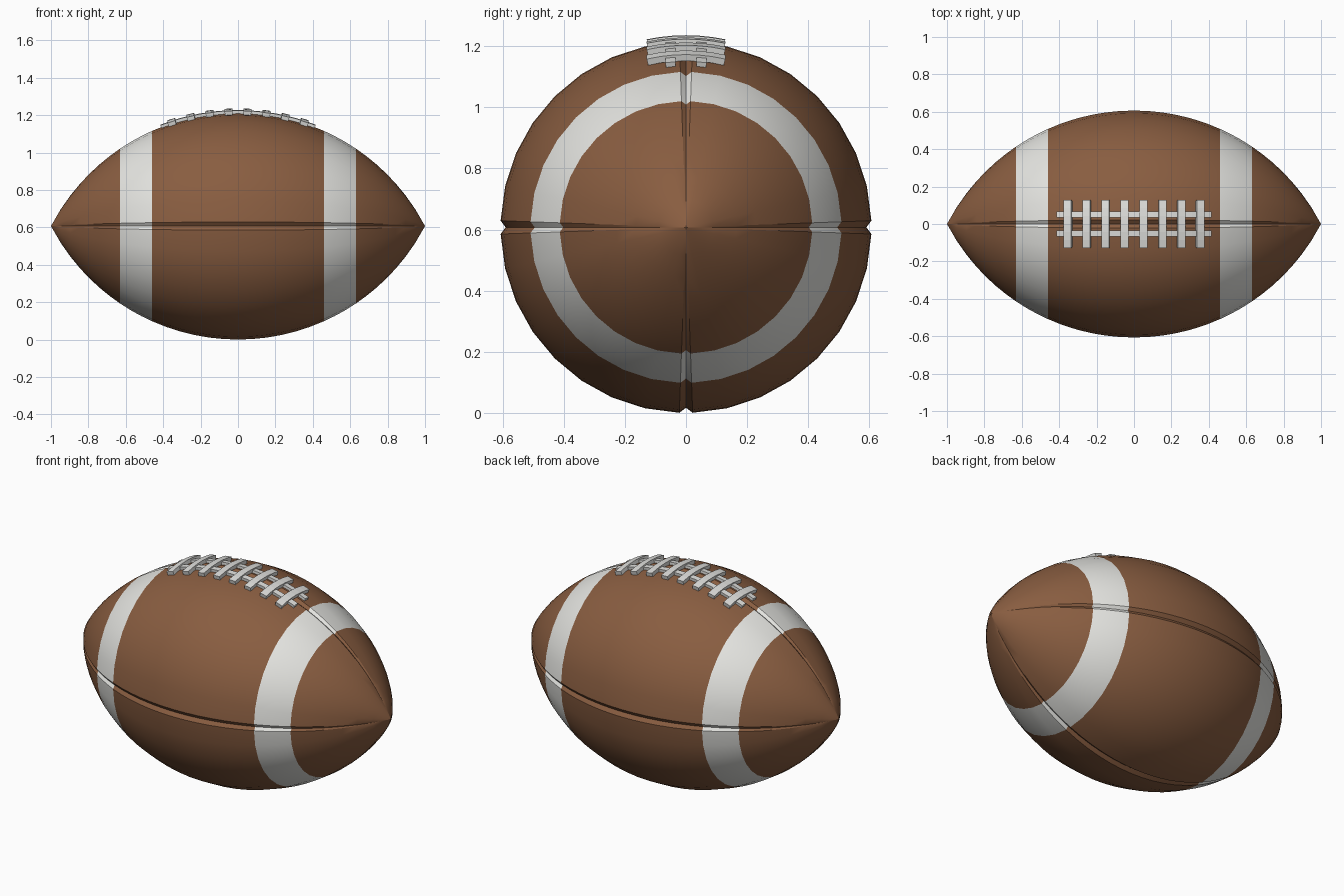
import bpy, bmesh
from math import sin, cos, pi, sqrt, radians

if "Cube" in bpy.data.objects:
    bpy.data.objects.remove(bpy.data.objects["Cube"])

RADIUS = 0.607                            # at the middle; also the axis height
ARC = (1 + RADIUS ** 2) / (2 * RADIUS)    # side arc through both tips
STRIPE_IN, STRIPE_OUT = 0.46, 0.632
SEAM = 0.036                              # half angle of a seam groove


def material(name, r, g, b):
    m = bpy.data.materials.new(name)
    m.use_nodes = True
    m.diffuse_color = (r, g, b, 1)
    bsdf = m.node_tree.nodes["Principled BSDF"]
    bsdf.inputs["Base Color"].default_value = (r, g, b, 1)
    bsdf.inputs["Roughness"].default_value = 0.7
    return m


leather = material("brown leather", 0.25, 0.11, 0.052)
white = material("white paint", 0.78, 0.78, 0.75)
lace = material("lace white", 0.74, 0.74, 0.72)


def body_radius(x):
    return max(0, sqrt(ARC ** 2 - x * x) - (ARC - RADIUS))


def on_body(x, angle, scale=1.0, lift=0.0):
    """Point on the ball; angle is measured from the top, lift is along the normal."""
    r = body_radius(x) * scale + lift * sqrt(1 - (x / ARC) ** 2)
    return (x + lift * x / ARC, r * sin(angle), RADIUS + r * cos(angle))


def finish(bm, name, mats, smooth_angle=None):
    bmesh.ops.recalc_face_normals(bm, faces=bm.faces)
    mesh = bpy.data.meshes.new(name)
    bm.to_mesh(mesh)
    bm.free()
    for m in mats:
        mesh.materials.append(m)
    obj = bpy.data.objects.new(name, mesh)
    bpy.context.collection.objects.link(obj)
    if smooth_angle:
        bpy.ops.object.select_all(action="DESELECT")
        obj.select_set(True)
        bpy.context.view_layer.objects.active = obj
        bpy.ops.object.shade_smooth_by_angle(angle=radians(smooth_angle))
    return obj


def spread(a, b, n):
    return [a + (b - a) * i / n for i in range(n + 1)]


# Ball: spun arc with four V-shaped seams and painted stripes
half = spread(0, STRIPE_IN, 6)[1:] + spread(STRIPE_IN, STRIPE_OUT, 3)[1:] + spread(STRIPE_OUT, 1, 7)[1:-1]
stations = [-x for x in reversed(half)] + [0] + half
around = []
for q in range(4):
    start = q * pi / 2
    around.append((start, 0.972))
    around += [(start + a, 1) for a in spread(SEAM, pi / 2 - SEAM, 8)]

bm = bmesh.new()
rings = [[bm.verts.new(on_body(x, a, s)) for a, s in around] for x in stations]
count = len(around)
for r0, r1 in zip(rings, rings[1:]):
    for i in range(count):
        j = (i + 1) % count
        f = bm.faces.new((r0[i], r0[j], r1[j], r1[i]))
        if STRIPE_IN < abs(f.calc_center_median().x) < STRIPE_OUT:
            f.material_index = 1
for ring, tip_x in ((rings[0], -1), (rings[-1], 1)):
    tip = bm.verts.new((tip_x, 0, RADIUS))
    for i in range(count):
        bm.faces.new((ring[i], ring[(i + 1) % count], tip))
finish(bm, "ball", [leather, white], 30)


def lace_strip(name, x0, x1, nx, y0, y1, ny, low, high):
    """Flat strap bent over the ball."""
    bm = bmesh.new()
    xs, ys = spread(x0, x1, nx), spread(y0, y1, ny)
    grid = [[[bm.verts.new(on_body(x, y / body_radius(x), 1, h)) for y in ys] for x in xs] for h in (low, high)]
    for layer in grid:
        for i in range(nx):
            for j in range(ny):
                bm.faces.new((layer[i][j], layer[i + 1][j], layer[i + 1][j + 1], layer[i][j + 1]))
    bottom, top = grid
    for i in range(nx):
        for j in (0, ny):
            bm.faces.new((bottom[i][j], bottom[i + 1][j], top[i + 1][j], top[i][j]))
    for j in range(ny):
        for i in (0, nx):
            bm.faces.new((bottom[i][j], bottom[i][j + 1], top[i][j + 1], top[i][j]))
    return finish(bm, name, [lace])


# Two long laces beside the top seam
for side, y in (("left", 0.05), ("right", -0.05)):
    lace_strip("long_lace_" + side, -0.41, 0.41, 16, y - 0.016, y + 0.016, 1, -0.004, 0.014)

# Eight cross laces
for i in range(8):
    x = -0.35 + 0.1 * i
    lace_strip("cross_lace_%d" % (i + 1), x - 0.02, x + 0.02, 1, -0.125, 0.125, 6, 0.0, 0.022)
